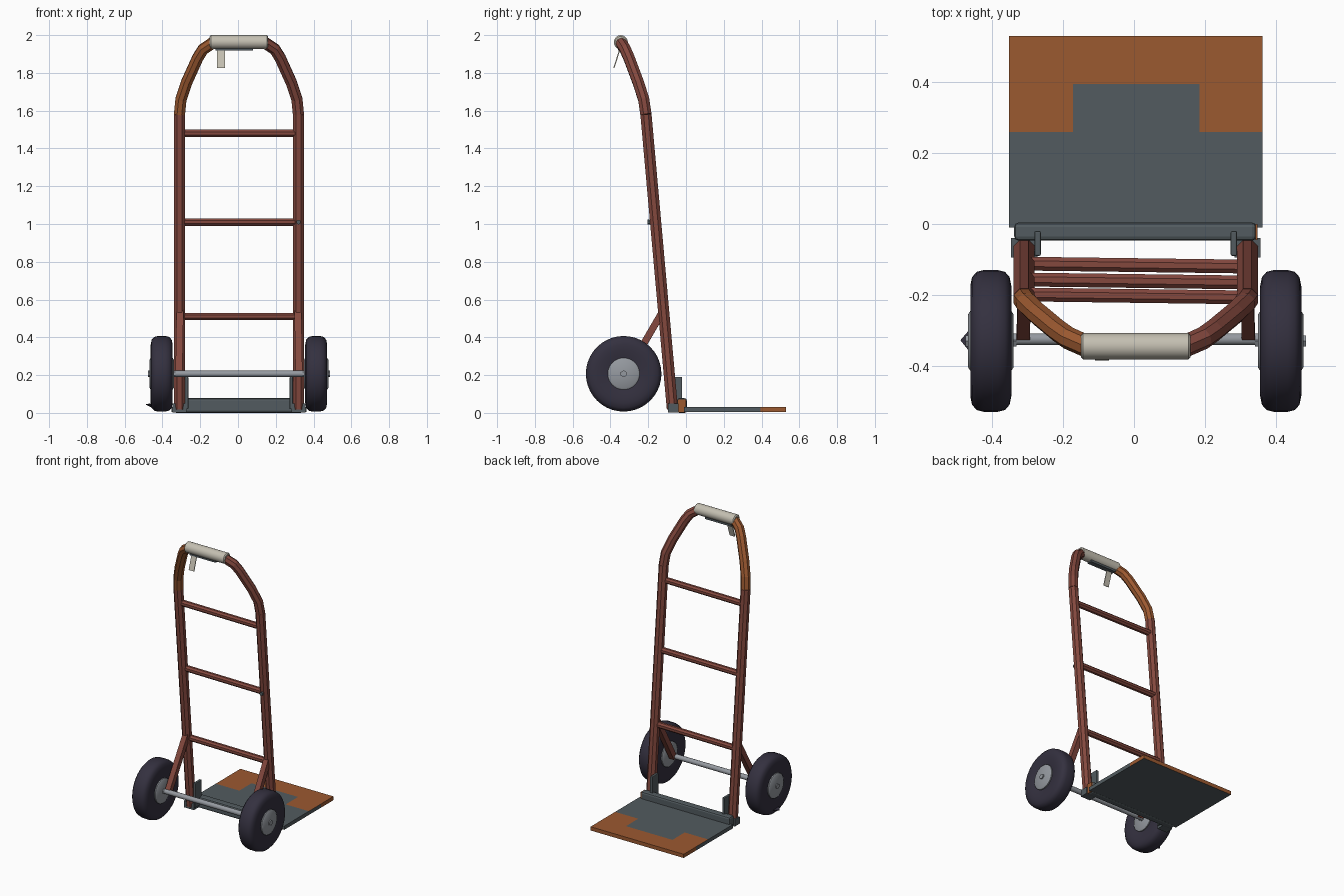
import bpy, bmesh, math
from mathutils import Vector

if "Cube" in bpy.data.objects:
    bpy.data.objects.remove(bpy.data.objects["Cube"])


def mat(name, r, g, b):
    m = bpy.data.materials.new(name)
    m.diffuse_color = (r, g, b, 1)
    m.use_nodes = True
    m.node_tree.nodes["Principled BSDF"].inputs["Base Color"].default_value = m.diffuse_color
    return m


RED = mat("red_brown", .23, .065, .048)
ORANGE = mat("orange", .33, .10, .03)
STEEL = mat("dark_steel", .085, .105, .115)
RUBBER = mat("rubber", .034, .03, .05)
CREAM = mat("cream", .55, .52, .44)
SILVER = mat("silver", .30, .32, .35)


def finish(name, bm, material, angle=None):
    bmesh.ops.recalc_face_normals(bm, faces=bm.faces[:])
    me = bpy.data.meshes.new(name)
    bm.to_mesh(me)
    bm.free()
    ob = bpy.data.objects.new(name, me)
    bpy.context.collection.objects.link(ob)
    me.materials.append(material)
    if angle:
        bpy.ops.object.select_all(action='DESELECT')
        ob.select_set(True)
        bpy.context.view_layer.objects.active = ob
        bpy.ops.object.shade_smooth_by_angle(angle=math.radians(angle))
    return ob


def box(name, lo, hi, material, bevel=0):
    bm = bmesh.new()
    bmesh.ops.create_cube(bm, size=1)
    for v in bm.verts:
        v.co = Vector([(a + b) / 2 + c * (b - a) for a, b, c in zip(lo, hi, v.co)])
    if bevel:
        bmesh.ops.bevel(bm, geom=bm.edges[:], offset=bevel, segments=2,
                        profile=.5, affect='EDGES')
    return finish(name, bm, material)


def tube(name, pts, r, material, sides=8, angle=None):
    """Sweep a polygon along a path with mitred joints."""
    pts = [Vector(p) for p in pts]
    bm = bmesh.new()
    rings, u = [], None
    for i, p in enumerate(pts):
        t = ((pts[min(i + 1, len(pts) - 1)] - p).normalized()
             + (p - pts[max(i - 1, 0)]).normalized()).normalized()
        if u is None:
            u = Vector((0, 1, 0)) if abs(t.y) < .8 else Vector((1, 0, 0))
        u = (u - t * u.dot(t)).normalized()
        w = t.cross(u)
        ring = []
        for k in range(sides):
            a = 2 * math.pi * (k + .5) / sides
            ring.append(bm.verts.new(p + r * (math.cos(a) * u + math.sin(a) * w)))
        rings.append(ring)
    for a, b in zip(rings, rings[1:]):
        for k in range(sides):
            n = (k + 1) % sides
            bm.faces.new((a[k], a[n], b[n], b[k]))
    bm.faces.new(rings[0])
    bm.faces.new(rings[-1])
    return finish(name, bm, material, angle)


def lathe(name, profile, centre, material, steps=40):
    """Revolve (x, radius) pairs about the x axis."""
    bm = bmesh.new()
    vs = [bm.verts.new((x, 0, r)) for x, r in profile]
    es = [bm.edges.new(e) for e in zip(vs, vs[1:])]
    bmesh.ops.spin(bm, geom=vs + es, axis=(1, 0, 0), cent=(0, 0, 0),
                   steps=steps, angle=2 * math.pi, use_duplicate=False)
    bmesh.ops.remove_doubles(bm, verts=bm.verts[:], dist=1e-5)
    bmesh.ops.translate(bm, verts=bm.verts[:], vec=centre)
    return finish(name, bm, material, 40)


# frame rails and curved handle
CX = .005
foot, knee = (.315, -.072, .02), (.315, -.212, 1.58)
bend = [knee, (.307, -.224, 1.66), (.277, -.253, 1.75), (.218, -.302, 1.88),
        (.19, -.322, 1.925), (.145, -.342, 1.955), (.11, -.345, 1.962)]


def place(p, s):
    return (CX + s * p[0], p[1], p[2])


for s, side in ((1, "right"), (-1, "left")):
    tube(side + "_rail", [place(foot, s), place(knee, s)], .032, RED)
    tube(side + "_handle_bend", [place(p, s) for p in bend], .032,
         RED if s > 0 else ORANGE)
    # axle struts
    tube(side + "_axle_strut", [place((.312, -.125, .535), s),
                                place((.318, -.32, .20), s)], .026, RED, 4)
    # foot sockets and upright brackets
    x = CX + s * .315
    box(side + "_foot_socket", (x - .037, -.095, .003), (x + .037, -.04, .05), STEEL)
    x = CX + s * .277
    box(side + "_bracket", (x - .009, -.09, .02), (x + .009, -.02, .19), STEEL, .004)
    # wheels
    c = (CX + s * .409, -.33, .207)
    half = [(.05, .08), (.054, .10), (.058, .13), (.058, .155), (.053, .18),
            (.040, .195), (.02, .2)]
    lathe(side + "_tire", half + [(-a, r) for a, r in reversed(half)], c, RUBBER)
    lathe(side + "_hub", [(-.064, 0), (-.064, .075), (-.058, .084),
                          (.058, .084), (.064, .075), (.064, 0)], c, SILVER)
    lathe(side + "_axle_nut", [(-.072, 0), (-.072, .018), (.072, .018), (.072, 0)],
          c, SILVER, 6)

# crossbars between the rails
for i, z in enumerate((.51, 1.01, 1.48)):
    y = -.072 - .14 * (z - .02) / 1.56
    tube(f"crossbar_{i + 1}", [(-.30, y + .004, z), (.31, y - .004, z)], .021, RED)
tube("rail_bolt", [(.32, -.16, 1.01), (.32, -.203, 1.01)], .013, STEEL, 6)

# axle
tube("axle", [(-.45, -.325, .207), (.46, -.325, .207)], .017, SILVER, 16, 40)

# grip, lever underneath and hanging tag
bar = [(-.15, 0), (-.15, .03), (-.144, .037), (.154, .037), (.16, .03), (.16, 0)]
lathe("handle_grip", bar, (0, -.345, 1.963), CREAM, 20)
box("grip_lever", (-.12, -.36, 1.918), (.08, -.325, 1.935), STEEL)
tag = box("hanging_tag", (-.02, -.003, -.12), (.02, .003, 0), CREAM)
tag.location = (-.09, -.345, 1.94)
tag.rotation_euler = (-math.radians(18), 0, 0)

# toe plate with painted top border and rim
xs, ys, zs = (-.353, -.172, .185, .363), (-.01, .26, .395, .53), (.004, .03)
bm = bmesh.new()
V = {(i, j, k): bm.verts.new((xs[i], ys[j], zs[k]))
     for i in range(4) for j in range(4) for k in range(2)}
for i in range(3):
    for j in range(3):
        for k in range(2):
            f = bm.faces.new([V[i, j, k], V[i + 1, j, k], V[i + 1, j + 1, k], V[i, j + 1, k]])
            f.material_index = int(k == 1 and (j == 2 or (j == 1 and i != 1)))
    for e in (0, 3):
        f = bm.faces.new([V[i, e, 0], V[i + 1, e, 0], V[i + 1, e, 1], V[i, e, 1]])
        f.material_index = int(e == 3)
        f = bm.faces.new([V[e, i, 0], V[e, i + 1, 0], V[e, i + 1, 1], V[e, i, 1]])
        f.material_index = int(i == 2)
plate = finish("toe_plate", bm, STEEL)
plate.data.materials.append(ORANGE)

# folded heel of the toe plate
box("plate_heel", (-.338, -.047, 0), (.345, .004, .078), STEEL, .012)
box("heel_end_cap", (.343, -.045, .003), (.349, .0, .072), ORANGE)

# pinched flap at the bottom of the left tire
bm = bmesh.new()
p = [bm.verts.new(c) for c in ((-.49, -.328, .045), (-.44, -.27, .055),
                               (-.44, -.39, .055), (-.43, -.33, .015))]
for a, b, c in ((0, 1, 2), (0, 1, 3), (0, 2, 3), (1, 2, 3)):
    bm.faces.new((p[a], p[b], p[c]))
finish("tire_flap", bm, RUBBER)
